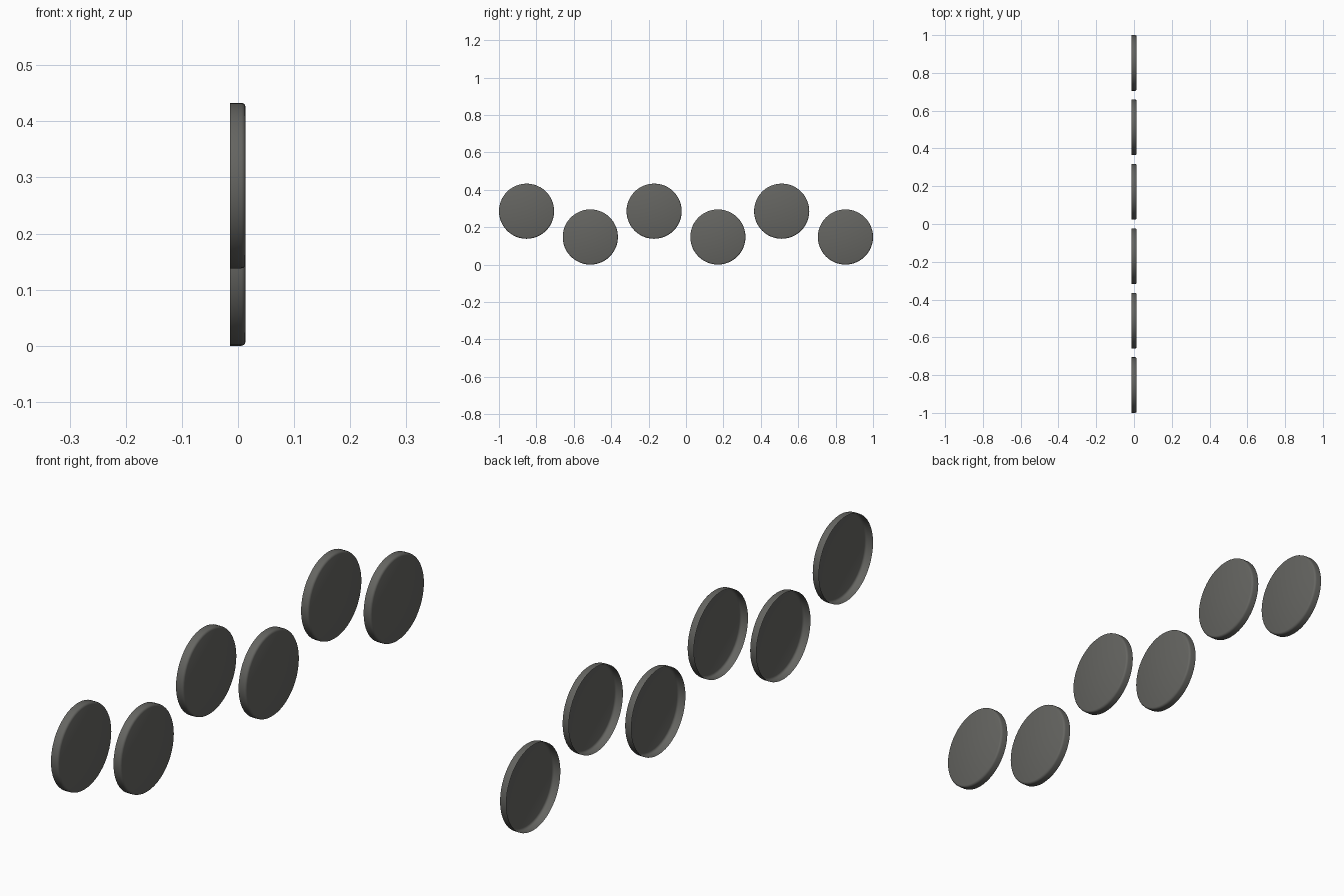
import bpy, bmesh, math

if "Cube" in bpy.data.objects:
    bpy.data.objects.remove(bpy.data.objects["Cube"])

R = 0.1475          # outer radius
SEGMENTS = 48
# cap profile (x, radius): open rim at the back, rounded shoulder, flat face at +x
PROFILE = [(-0.014, R), (0.006, R), (0.0095, R - 0.001),
           (0.0122, R - 0.0035), (0.0135, R - 0.007)]

grey = bpy.data.materials.new("dark warm grey")
grey.diffuse_color = (0.13, 0.13, 0.12, 1)
grey.use_nodes = True
grey.node_tree.nodes["Principled BSDF"].inputs["Base Color"].default_value = grey.diffuse_color


def make_cap(name, y, z):
    """Thin round cap facing +x, open and hollow at the back."""
    bm = bmesh.new()
    rings = []
    for x, r in PROFILE:
        rings.append([bm.verts.new((x, r * math.cos(a), r * math.sin(a)))
                      for a in (2 * math.pi * i / SEGMENTS for i in range(SEGMENTS))])
    for lower, upper in zip(rings, rings[1:]):
        for i in range(SEGMENTS):
            j = (i + 1) % SEGMENTS
            bm.faces.new((lower[i], lower[j], upper[j], upper[i]))
    bm.faces.new(rings[-1])
    bmesh.ops.recalc_face_normals(bm, faces=bm.faces)
    if bm.faces[:][-1].normal.x < 0:
        bmesh.ops.reverse_faces(bm, faces=bm.faces)
    mesh = bpy.data.meshes.new(name)
    bm.to_mesh(mesh)
    bm.free()
    mesh.materials.append(grey)
    obj = bpy.data.objects.new(name, mesh)
    obj.location = (0, y, z)
    bpy.context.collection.objects.link(obj)
    obj.select_set(True)
    bpy.context.view_layer.objects.active = obj
    return obj


# zigzag row of six caps, alternating high and low
for k in range(6):
    make_cap(f"round_cap_{k + 1}", -0.8525 + 0.341 * k, 0.2855 if k % 2 == 0 else R)
bpy.ops.object.shade_smooth_by_angle(angle=math.radians(35))
